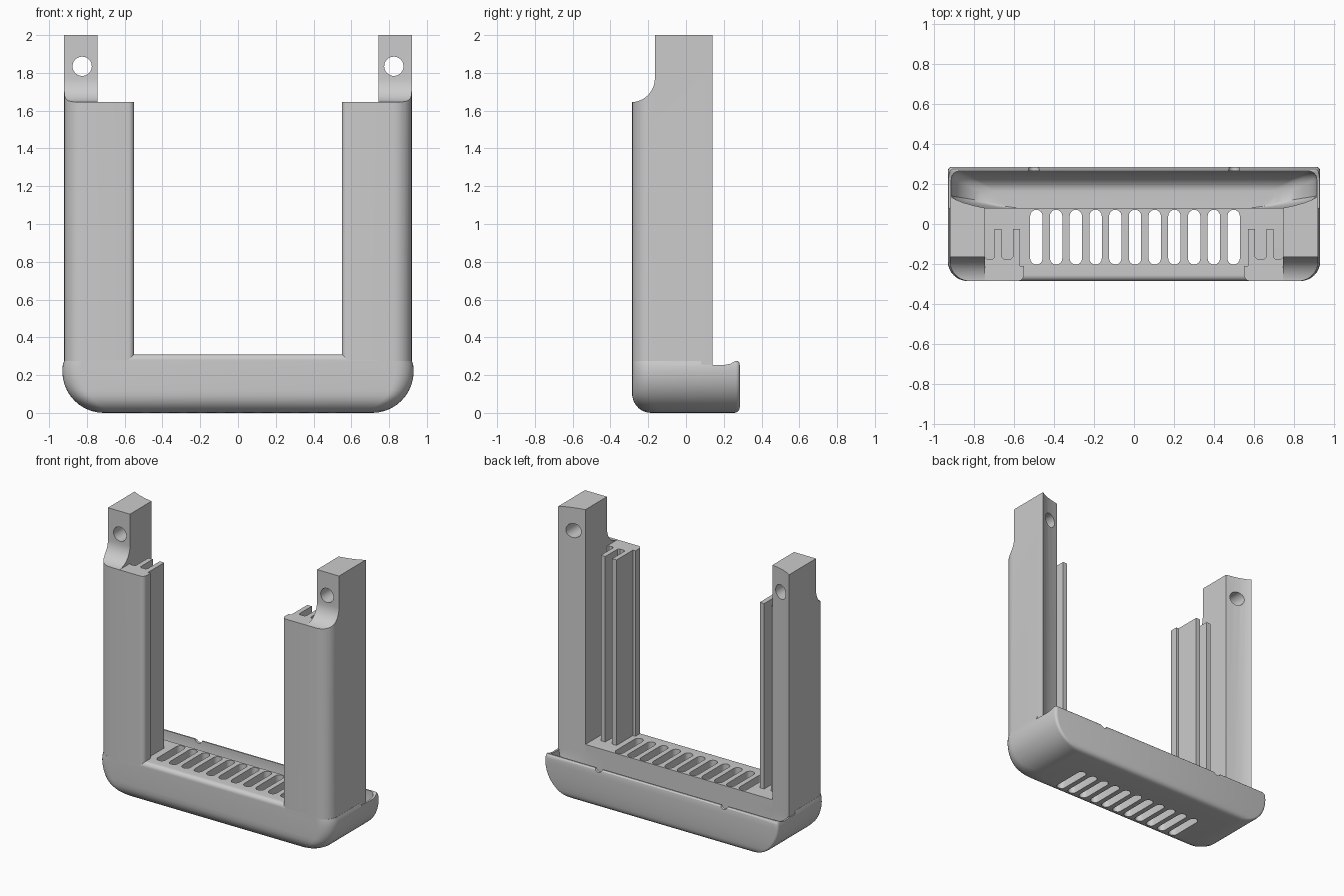
import bpy
import bmesh
from math import sin, cos, pi, sqrt, radians

if "Cube" in bpy.data.objects:
    bpy.data.objects.remove(bpy.data.objects["Cube"])

grey = bpy.data.materials.new("light grey plastic")
grey.use_nodes = True
grey.diffuse_color = (0.6, 0.6, 0.6, 1)
grey.node_tree.nodes["Principled BSDF"].inputs["Base Color"].default_value = (0.6, 0.6, 0.6, 1)


def arc(cx, cy, r, start, end, n=8):
    steps = [radians(start + (end - start) * i / n) for i in range(n + 1)]
    return [(cx + r * cos(a), cy + r * sin(a)) for a in steps]


def loft_into(bm, rings):
    """Skin a stack of matching rings and cap both ends."""
    loops = [[bm.verts.new(p) for p in ring] for ring in rings]
    n = len(loops[0])
    for low, high in zip(loops, loops[1:]):
        for i in range(n):
            j = (i + 1) % n
            bm.faces.new((low[i], low[j], high[j], high[i]))
    bm.faces.new(loops[0][::-1])
    bm.faces.new(loops[-1])


def prism_rings(outline, axis, a, b):
    place = {"x": lambda p, t: (t, p[0], p[1]),
             "y": lambda p, t: (p[0], t, p[1]),
             "z": lambda p, t: (p[0], p[1], t)}[axis]
    return [[place(p, t) for p in outline] for t in (a, b)]


def make(name, *solids):
    bm = bmesh.new()
    for rings in solids:
        loft_into(bm, rings)
    bmesh.ops.recalc_face_normals(bm, faces=bm.faces)
    mesh = bpy.data.meshes.new(name)
    bm.to_mesh(mesh)
    bm.free()
    mesh.materials.append(grey)
    obj = bpy.data.objects.new(name, mesh)
    bpy.context.collection.objects.link(obj)
    return obj


def finish(obj, cutters, mirror=False):
    """Cut, optionally mirror, bake the modifiers and smooth."""
    for c in cutters:
        c.hide_render = True
        mod = obj.modifiers.new("cut", "BOOLEAN")
        mod.operation, mod.solver, mod.object = "DIFFERENCE", "EXACT", c
    if mirror:
        obj.modifiers.new("mirror", "MIRROR").use_mirror_merge = False
    graph = bpy.context.evaluated_depsgraph_get()
    baked = bpy.data.meshes.new_from_object(obj.evaluated_get(graph))
    obj.modifiers.clear()
    obj.data = baked
    bpy.ops.object.select_all(action="DESELECT")
    obj.select_set(True)
    bpy.context.view_layer.objects.active = obj
    bpy.ops.object.shade_smooth_by_angle(angle=radians(30))


# Curved seat line shared by the base pocket and the backs of the posts
seat = [(0.745, 0.08), (0.80, 0.092), (0.85, 0.106), (0.89, 0.122), (0.92, 0.14)]


# Base tray: rounded plan stacked upward with different edge radii per side
def inset(r, z):
    return r - sqrt(r * r - (r - z) ** 2) if z < r else 0


def base_ring(z, hx, front, back):
    rf, rb = 0.1, 0.02
    half = arc(hx - rf, front + rf, rf, -90, 0) + arc(hx - rb, back - rb, rb, 0, 90, 4)
    return [(x, y, z) for x, y in half + [(-x, y) for x, y in half[::-1]]]


levels = [0.22 * (1 - cos(radians(a))) for a in range(0, 91, 9)]
rings = [base_ring(z, 0.93 - inset(0.22, z), -0.285 + inset(0.1, z), 0.285 - inset(0.03, z))
         for z in levels]
rings += [base_ring(0.25, 0.928, -0.285, 0.285), base_ring(0.265, 0.924, -0.285, 0.283),
          base_ring(0.275, 0.921, -0.285, 0.275)]
base = make("base_tray", rings)


# Pocket behind the floor, with a rounded back and ends
def pocket_ring(z, k):
    side = [(0.6, 0.08)] + seat[:-1] + [(0.913, 0.14), (0.913, 0.22)]
    side += arc(0.868, 0.22, 0.045, 0, 90, 6)
    out = []
    for x, y in side:
        y -= 0.1 * k * max(0, (y - 0.08) / 0.185)
        out.append((x * (1 - 0.22 * k), y, z))
    return out + [(-x, y, zz) for x, y, zz in out[::-1]]


angles = [i * pi / 20 for i in range(11)]
pocket = make("pocket_cutter", [pocket_ring(0.25 - 0.2 * sin(a), 1 - cos(a)) for a in angles[::-1]]
              + [pocket_ring(0.4, 0)])

# Lowered side rim sweeping up to the back lip
rim = [(0.08, 0.255), (0.2, 0.253), (0.235, 0.26), (0.262, 0.275), (0.262, 0.4), (0.08, 0.4)]
rim_cut = make("rim_cutter", prism_rings(rim, "x", -1, 1))
notches = make("notch_cutter", *[prism_rings(arc(x, 0.28, 0.028, 0, 337.5, 15), "y", 0.2, 0.35)
                                 for x in (-0.5, 0.5)])

# Eleven round-ended vent slots
vents = []
for i in range(-5, 6):
    x = 0.005 + i * 0.0985
    slot = arc(x, 0.04, 0.031, 0, 180) + arc(x, -0.172, 0.031, 180, 360)
    vents.append(prism_rings(slot, "z", -0.1, 0.5))
vent_cut = make("vent_cutter", *vents)

# Raised floor with a rounded front edge
floor_profile = [(0.08, 0.27), (0.08, 0.31)] + arc(-0.255, 0.28, 0.03, 90, 180) + [(-0.285, 0.27)]
vent_floor = make("vent_floor", prism_rings(floor_profile, "x", -0.745, 0.745))

# Side columns: outer post plus ribbed inner panel in one plan outline
plan = arc(0.82, -0.185, 0.1, -90, 0) + seat[::-1]
for inner, outer in ((0.696, 0.745), (0.605, 0.66)):
    plan += [(outer, -0.165), (outer - 0.01, -0.175), (inner + 0.01, -0.175), (inner, -0.165),
             (inner, -0.025), (inner - 0.035, -0.025)]
plan[-1] = (0.57, -0.025)
plan += [(0.57, -0.21), (0.55, -0.21)] + arc(0.58, -0.255, 0.03, 180, 270, 6)
columns = make("side_columns", prism_rings(plan, "z", 0.2, 2.0))

# Column cutters: inner panel top, scooped tab front, screw hole
panel_box = [(0.4, -0.5), (0.745, -0.5), (0.745, 0.5), (0.4, 0.5)]
panel_cut = make("panel_cutter", prism_rings(panel_box, "z", 1.645, 2.2))
scoop = arc(-0.29, 1.77, 0.125, -90, 0, 12) + [(-0.165, 2.2), (-0.5, 2.2), (-0.5, 1.645)]
scoop_cut = make("scoop_cutter", prism_rings(scoop, "x", 0.7, 1.1))
hole_cut = make("hole_cutter", prism_rings(arc(0.825, 1.835, 0.051, 0, 348.75, 31), "y", -0.5, 0.5))

finish(base, [pocket, rim_cut, notches, vent_cut])
finish(vent_floor, [vent_cut])
finish(columns, [panel_cut, scoop_cut, hole_cut], mirror=True)

for cutter in (pocket, rim_cut, notches, vent_cut, panel_cut, scoop_cut, hole_cut):
    bpy.data.objects.remove(cutter)
